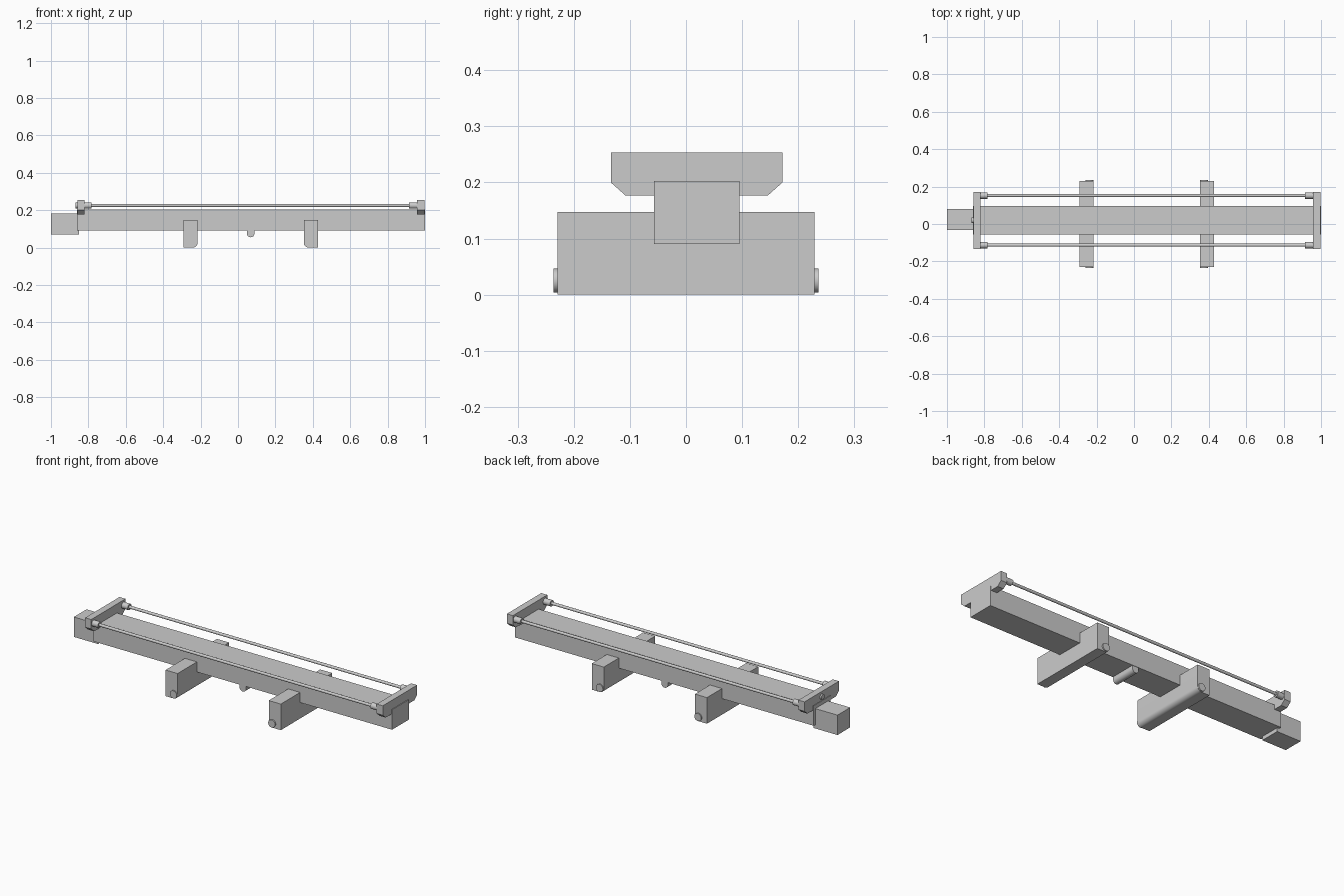
import bpy, math

if "Cube" in bpy.data.objects:
    bpy.data.objects.remove(bpy.data.objects["Cube"])


def mesh(name, verts, faces):
    me = bpy.data.meshes.new(name)
    me.from_pydata(verts, [], faces)
    ob = bpy.data.objects.new(name, me)
    bpy.context.collection.objects.link(ob)
    return ob


def smooth(ob):
    bpy.ops.object.select_all(action='DESELECT')
    ob.select_set(True)
    bpy.context.view_layer.objects.active = ob
    bpy.ops.object.shade_smooth_by_angle(angle=math.radians(35))


def prism(name, profile, axis, a, b):
    """Extrude a closed profile along x (points are y,z) or y (points are x,z)."""
    n = len(profile)
    place = (lambda p, t: (t, p[0], p[1])) if axis == 'X' else (lambda p, t: (p[0], t, p[1]))
    verts = [place(p, t) for t in (a, b) for p in profile]
    faces = [tuple(range(n))[::-1], tuple(range(n, 2 * n))]
    faces += [(i, (i + 1) % n, n + (i + 1) % n, n + i) for i in range(n)]
    if axis == 'Y':
        faces = [f[::-1] for f in faces]
    return mesh(name, verts, faces)


def box(name, x0, x1, y0, y1, z0, z1):
    return prism(name, [(y0, z0), (y1, z0), (y1, z1), (y0, z1)], 'X', x0, x1)


def arc(cx, cz, r, start, end, n):
    return [(cx + r * math.cos(math.radians(start + (end - start) * i / n)),
             cz + r * math.sin(math.radians(start + (end - start) * i / n))) for i in range(n + 1)]


def cylinder(name, axis, u, v, r, a, b, sides=32):
    ob = prism(name, arc(u, v, r, 0, 360, sides)[:-1], axis, a, b)
    smooth(ob)
    return ob


# Main beam and the smaller block at its left end
box("main_beam", -0.862, 1.0, -0.057, 0.095, 0.09, 0.2025)
box("end_block", -1.0, -0.85, -0.033, 0.08, 0.069, 0.181)

# Chamfered end brackets
bracket = [(-0.108, 0.177), (0.146, 0.177), (0.172, 0.2), (0.172, 0.253),
           (-0.134, 0.253), (-0.134, 0.2)]
prism("left_bracket", bracket, 'X', -0.859, -0.821)
prism("right_bracket", bracket, 'X', 0.958, 0.996)
cylinder("bracket_button", 'X', 0.02, 0.225, 0.015, -0.868, -0.855)

# Guide rods with collars at both ends
for side, y in (("front", -0.113), ("back", 0.152)):
    cylinder(side + "_rod", 'X', y, 0.225, 0.008, -0.83, 0.965, 24)
    cylinder(side + "_left_collar", 'X', y, 0.225, 0.017, -0.825, -0.782)
    cylinder(side + "_right_collar", 'X', y, 0.225, 0.017, 0.915, 0.962)

# Cross feet, each with one rounded lower edge (facing inward / mirrored) and a pin
R = 0.025
for name, outer, d in (("left_foot", -0.291, 1), ("right_foot", 0.427, -1)):
    local = [(0, 0)] + arc(0.075 - R, R, R, -90, 0, 8) + [(0.075, 0.147), (0, 0.147)]
    profile = [(outer + d * x, z) for x, z in local]
    if d < 0:
        profile.reverse()
    smooth(prism(name, profile, 'Y', -0.229, 0.229))
    cylinder(name + "_pin", 'Y', outer + d * 0.0525, 0.025, 0.0215, -0.236, 0.236)

# Small rounded crosspiece under the beam
under = arc(0.068, 0.075, 0.02, 180, 360, 12) + [(0.088, 0.1), (0.048, 0.1)]
smooth(prism("under_crosspiece", under, 'Y', -0.055, 0.093))
